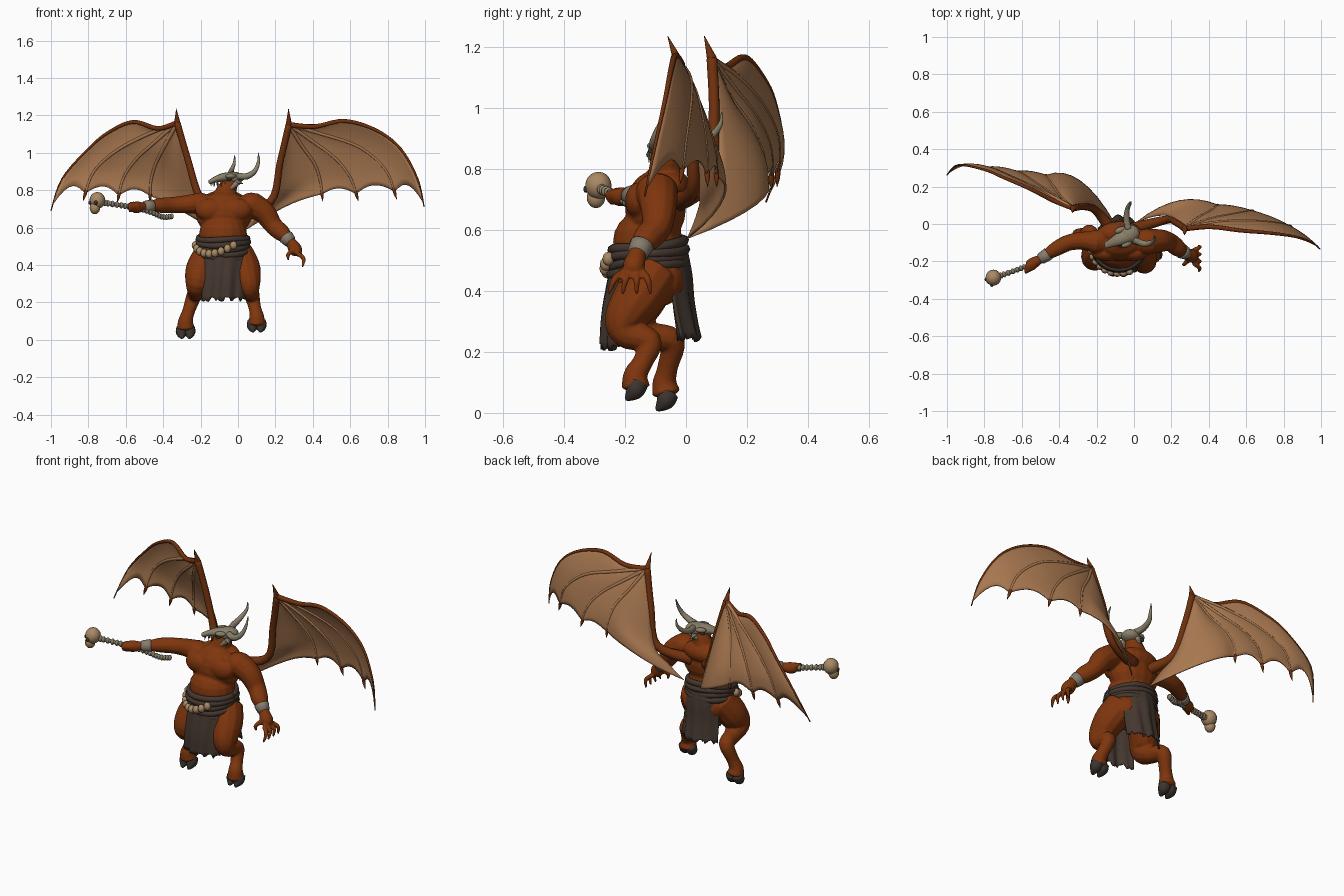
import bpy, bmesh, math, random
from mathutils import Vector, Matrix

if "Cube" in bpy.data.objects:
    bpy.data.objects.remove(bpy.data.objects["Cube"])
random.seed(4)

def material(name, col):
    m = bpy.data.materials.new(name)
    m.diffuse_color = (*col, 1)
    m.use_nodes = True
    m.node_tree.nodes["Principled BSDF"].inputs["Base Color"].default_value = m.diffuse_color
    return m
SKIN = material("red brown skin", (0.21, 0.036, 0.004))
DARK = material("dark red wing bone", (0.16, 0.030, 0.004))
MEMB = material("tan membrane", (0.40, 0.19, 0.082))
BONE = material("grey bone", (0.25, 0.21, 0.14))
TAN = material("tan bone", (0.40, 0.25, 0.13))
CLOTH = material("brown cloth", (0.058, 0.038, 0.028))
BAND = material("grey wrap", (0.24, 0.20, 0.155))
HOOF = material("dark hoof", (0.045, 0.035, 0.03))

# ---------- helpers ----------
def cr(pts, t):
    """Catmull-Rom point at t in 0..1 (any dimension)."""
    n = len(pts) - 1
    i = min(int(t * n), n - 1)
    u = t * n - i
    p = [pts[max(0, min(n, i + k))] for k in (-1, 0, 1, 2)]
    return [0.5 * (2*b + (c-a)*u + (2*a-5*b+4*c-d)*u*u + (3*b-a-3*c+d)*u**3) for a, b, c, d in zip(*p)]

def tube(bm, pts, n=12, sub=5, flat=1.0):
    """Round tube through (x, y, z, radius) points with domed ends."""
    m = (len(pts) - 1) * sub
    s = [cr(pts, i / m) for i in range(m + 1)]
    P = [Vector(q[:3]) for q in s]
    up, rings = Vector((0.13, 0.3, 0.94)), []
    for i, q in enumerate(s):
        d = (P[min(i+1, m)] - P[max(i-1, 0)]).normalized()
        a = up - d * up.dot(d)
        if a.length < 0.05:
            a = d.orthogonal()
        a.normalize()
        up, b, r = a, d.cross(a), max(q[3], 0.001)
        rings.append([bm.verts.new(P[i] + (a*math.cos(k*2*math.pi/n)*flat + b*math.sin(k*2*math.pi/n)) * r) for k in range(n)])
        if i in (0, m):
            tip = bm.verts.new(P[i] + d * r * (0.5 if i else -0.5))
            for k in range(n):
                e = (rings[-1][k], rings[-1][(k+1) % n], tip)
                bm.faces.new(e if i else e[::-1])
    for A, B in zip(rings, rings[1:]):
        for k in range(n):
            bm.faces.new((A[k], A[(k+1) % n], B[(k+1) % n], B[k]))

def ball(bm, c, r, yaw=0, seg=16):
    M = Matrix.Translation(c) @ Matrix.Rotation(yaw, 4, 'Z') @ Matrix.Diagonal((*r, 1))
    bmesh.ops.create_uvsphere(bm, u_segments=seg, v_segments=seg*2//3, radius=1, matrix=M)

def finish(name, bm, mat, solid=0):
    bmesh.ops.recalc_face_normals(bm, faces=bm.faces)
    me = bpy.data.meshes.new(name)
    bm.to_mesh(me)
    bm.free()
    me.materials.append(mat)
    o = bpy.data.objects.new(name, me)
    bpy.context.collection.objects.link(o)
    for p in me.polygons:
        p.use_smooth = True
    if solid:
        s = o.modifiers.new("thickness", 'SOLIDIFY')
        s.thickness, s.offset = solid, 0
    return o

def tubes(name, mat, *paths, **kw):
    bm = bmesh.new()
    for p in paths:
        tube(bm, p, **kw)
    return finish(name, bm, mat)

# ---------- body: torso, arms and legs fused into one skin ----------
bm = bmesh.new()
for c, r in [((-.075, -.1, .67), (.15, .1, .125)), ((-.08, -.125, .56), (.13, .115, .11)),
             ((-.08, -.115, .46), (.13, .1, .08)), ((-.15, -.155, .695), (.08, .045, .06)),
             ((-.005, -.155, .695), (.08, .045, .06)), ((-.2, -.095, .73), (.07, .065, .055)),
             ((.07, -.095, .725), (.07, .07, .062)), ((-.075, -.05, .74), (.12, .065, .06)),
             ((-.14, -.085, .43), (.075, .08, .08)), ((-.01, -.085, .43), (.075, .08, .08))]:
    ball(bm, c, r)
tube(bm, [(-.075, -.07, .74, .075), (-.06, -.065, .8, .055), (-.035, -.06, .85, .042)])
tube(bm, [(-.19, -.1, .73, .06), (-.27, -.09, .725, .05), (-.35, -.1, .72, .044), (-.42, -.135, .718, .04),
          (-.49, -.18, .712, .024), (-.54, -.21, .708, .032), (-.565, -.225, .708, .026)])
tube(bm, [(.07, -.095, .725, .07), (.14, -.09, .68, .062), (.19, -.095, .61, .05), (.235, -.13, .57, .046),
          (.275, -.155, .53, .029), (.305, -.17, .485, .037), (.315, -.175, .46, .03)])
tube(bm, [(0, -.1, .46, .085), (.035, -.15, .385, .085), (.055, -.2, .31, .068), (.065, -.195, .26, .05),
          (.075, -.12, .235, .042), (.09, -.14, .17, .034), (.1, -.165, .125, .04), (.1, -.165, .085, .048)])
tube(bm, [(-.15, -.1, .46, .085), (-.195, -.15, .375, .085), (-.215, -.18, .3, .068), (-.22, -.12, .255, .048),
          (-.235, -.045, .235, .042), (-.265, -.06, .15, .034), (-.28, -.07, .1, .04), (-.28, -.065, .065, .048)])
# fingers of both hands
for k in range(4):
    a = (k - 1.5) * .023
    tube(bm, [(.318, -.175+a, .46, .013), (.35, -.18+a*1.6, .435, .012), (.345, -.185+a*2, .39, .006)], n=8)
    tube(bm, [(-.53-.014*k, -.2-.007*k, .73, .011), (-.535-.014*k, -.235-.007*k, .715, .011), (-.535-.014*k, -.22-.007*k, .685, .009)], n=8)
tube(bm, [(.295, -.19, .48, .013), (.268, -.215, .455, .012), (.27, -.215, .425, .006)], n=8)
body = finish("body", bm, SKIN)
rm = body.modifiers.new("fuse", 'REMESH')
rm.mode, rm.voxel_size, rm.use_smooth_shade = 'VOXEL', .006, True
sm = body.modifiers.new("soften", 'SMOOTH')
sm.factor, sm.iterations = .5, 4

# ---------- hooves (cloven) ----------
for name, x, y, z in [("left_hoof", .1, -.155, .098), ("right_hoof", -.28, -.055, .064)]:
    tubes(name, HOOF, *[[(x+s*.018, y, z, .032), (x+s*.022, y-.015, z-.028, .03), (x+s*.02, y-.04, z-.054, .008)] for s in (-1, 1)])

# ---------- wrist wraps ----------
tubes("right_wrist_wrap", BAND, [(-.46, -.161, .715, .036), (-.5, -.187, .711, .031)], sub=2)
tubes("left_wrist_wrap", BAND, [(.256, -.145, .55, .041), (.28, -.158, .523, .034)], sub=2)

# ---------- belt rolls, beads ----------
bm = bmesh.new()
for k in range(5):
    N, z, g = 32, .45 + .024*k, .004 * (k % 2)
    path = []
    for i in range(N + 1):
        a = i * 2 * math.pi / N
        path.append((-.08 + (.13+g)*math.cos(a), -.124 + (.117+g)*math.sin(a), z + .016*math.sin(a) + .006*math.sin(2*a+k), .017))
    tube(bm, path, n=8, sub=1)
finish("belt", bm, CLOTH)
bm = bmesh.new()
for k in range(9):
    a = math.radians(188 + 13*k)
    ball(bm, (-.08+.15*math.cos(a), -.124+.14*math.sin(a), .505-.045*math.sin(math.pi*k/8)), (.02, .02, .023), seg=10)
finish("belt_beads", bm, TAN)

# ---------- hanging cloths with pleats and torn hem ----------
def cloth(name, prof, x0, x1, flare, curl):
    bm, U, V = bmesh.new(), 28, 12
    rows = []
    for j in range(V + 1):
        y, z = cr(prof, j / V)
        row = []
        for i in range(U + 1):
            u = i/U*2 - 1
            x = (x0+x1)/2 + (x1-x0)/2 * u * (1 + flare*j/V)
            hem = random.uniform(-.014, .016) if j == V else 0
            row.append(bm.verts.new((x, y + curl*u*u + .007*math.sin(u*11+j*.2)*j/V, z + hem)))
        rows.append(row)
    for A, B in zip(rows, rows[1:]):
        for i in range(U):
            bm.faces.new((A[i], A[i+1], B[i+1], B[i]))
    finish(name, bm, CLOTH, .009)
cloth("front_loincloth", [(-.238, .5), (-.256, .42), (-.272, .32), (-.275, .215)], -.185, .03, .06, .05)
cloth("back_loincloth", [(.0, .54), (.015, .45), (.02, .36), (.04, .245)], -.185, .03, .06, -.06)

# ---------- horned skull head ----------
F = Vector((-.9, -.43, 0)).normalized()      # facing direction
S = Vector((-F.y, F.x, 0))                   # sideways
C = Vector((-.025, -.055, .865))
def at(f, s, z, r=None):
    p = C + F*f + S*s + Vector((0, 0, z))
    return (*p, r) if r is not None else p
yaw = math.atan2(F.y, F.x)
bm = bmesh.new()
ball(bm, C, (.056, .05, .034), yaw)
tube(bm, [at(0, 0, .003, .044), at(.06, 0, .002, .035), at(.105, 0, -.008, .024), at(.14, 0, -.022, .017)], flat=.7)
for s in (-1, 1):
    ball(bm, at(.035, s*.042, .01), (.032, .016, .014), yaw, 10)      # brow
    tube(bm, [at(-.01, s*.045, -.02, .016), at(.04, s*.03, -.06, .013), at(.09, s*.01, -.09, .01)], n=8)  # jaw
    for k in range(4):                                                  # teeth
        f, w = .06 + .022*k, .025 - .004*k
        tube(bm, [at(f, s*w, -.015, .006), at(f, s*w, -.045, .001)], n=5, sub=2)
    tube(bm, [at(.0, s*.05, -.02, .01), at(-.02, s*.075, -.03, .002)], n=6, sub=3)  # cheek spur
finish("skull_head", bm, BONE)
bm = bmesh.new()
for s in (-1, 1):
    ball(bm, at(.045, s*.043, -.006), (.015, .011, .01), yaw, 10)
finish("eye_sockets", bm, HOOF)
tubes("horns", BONE,
      [(-.03, -.025, .88, .018), (-.04, .025, .885, .017), (-.035, .08, .905, .013), (-.02, .112, .945, .008), (-.018, .117, .985, .002)],
      [(0, -.085, .875, .018), (.05, -.105, .875, .017), (.092, -.1, .905, .013), (.11, -.08, .955, .008), (.108, -.06, 1.0, .002)])

# ---------- spine staff with a skull ----------
path = [(-.71, -.275, .732), (-.62, -.243, .718), (-.54, -.213, .705), (-.46, -.18, .68), (-.4, -.15, .656), (-.345, -.13, .662)]
bm = bmesh.new()
tube(bm, [(*p, r) for p, r in zip(path, (.012, .011, .011, .012, .012, .003))], n=8)
for k in range(21):
    r = .018 - .0001*k
    ball(bm, cr(path, k/21), (r*.65, r, r), .35, 8)
finish("spine_staff", bm, BONE)
bm = bmesh.new()
ball(bm, (-.752, -.287, .745), (.042, .043, .045))
ball(bm, (-.765, -.295, .705), (.028, .03, .034))
finish("staff_skull", bm, TAN)
bm = bmesh.new()
for x, y in [(-.79, -.297), (-.76, -.327)]:
    ball(bm, (x, y, .733), (.01, .01, .012), 0, 8)
finish("staff_skull_eyes", bm, HOOF)

# ---------- wings ----------
def wing(side, lines, root, claw, bow, dent):
    """lines: four fingers then the arm, each running out from the wrist."""
    bm, T, K = bmesh.new(), 20, 8
    for n, (A, B) in enumerate(zip(lines, lines[1:])):
        inner = n == 3
        grid = []
        for i in range(T + 1):
            row = []
            for k in range(K + 1):
                s = k / K
                h = 4*s*(1-s)
                t = i/T * (1 - (dent if inner else .09)*h) * .96
                p = Vector(cr(A, t)).lerp(Vector(cr(B, t)), s)
                p.y += h * t * (bow if inner else .012)
                row.append(bm.verts.new(p))
            grid.append(row)
        for P, Q in zip(grid, grid[1:]):
            for k in range(K):
                bm.faces.new((P[k], P[k+1], Q[k+1], Q[k]))
    bmesh.ops.remove_doubles(bm, verts=bm.verts, dist=.0004)
    finish(side + "_wing_membrane", bm, MEMB, .007)
    taper = lambda L, a, b: [(*p, a + (b-a)*i/(len(L)-1)) for i, p in enumerate(L)]
    tubes(side + "_wing_fingers", MEMB, *[taper(L, .011, .006) for L in lines[1:4]], n=8)
    tips = []
    for L in lines[1:4]:
        a, b = Vector(cr(L, .93)), Vector(cr(L, 1))
        tips.append([(*a, .009), (*b, .008), (*(b + (b-a).normalized()*.03), .001)])
    tubes(side + "_wing_tips", DARK, *tips, n=8, sub=3)
    W = lines[4][0]
    E = [Vector(p) - Vector((0, o, 0)) for p, o in zip(lines[4][1:3], (.008, .022))]
    tubes(side + "_wing_edge", DARK, taper(lines[0], .015, .003), n=8)
    tubes(side + "_wing_arm", DARK, [(*W, .018), (*E[0], .018), (*E[1], .022), (*root, .034)],
          [(*W, .017), (*Vector(W).lerp(Vector(claw), .5), .009), (*claw, .001)])

w = (.272, -.025, 1.15)
wing("left", [
    [w, (.41, -.015, 1.14), (.57, -.035, 1.17), (.74, -.05, 1.12), (.87, -.07, 1.02), (.96, -.105, .86), (.995, -.135, .71)],
    [w, (.45, .01, 1.1), (.65, .015, 1.03), (.79, .0, .91), (.84, -.015, .78)],
    [w, (.4, .025, 1.06), (.52, .05, .97), (.6, .065, .87), (.635, .07, .77)],
    [w, (.34, .03, 1.04), (.41, .07, .94), (.44, .095, .85), (.45, .1, .77)],
    [w, (.225, .015, .95), (.175, .045, .74), (.08, .035, .65), (.0, .0, .56)]],
    (-.02, -.03, .69), (.27, -.06, 1.235), .075, .1)
w = (-.325, .085, 1.16)
wing("right", [
    [w, (-.43, .125, 1.13), (-.56, .19, 1.165), (-.69, .245, 1.11), (-.8, .29, 1.02), (-.94, .315, .86), (-1.0, .262, .69)],
    [w, (-.48, .17, 1.1), (-.65, .25, 1.01), (-.77, .3, .9), (-.82, .3, .77)],
    [w, (-.44, .16, 1.06), (-.54, .23, .97), (-.61, .275, .87), (-.64, .28, .76)],
    [w, (-.39, .14, 1.04), (-.44, .21, .94), (-.465, .25, .85), (-.47, .26, .76)],
    [w, (-.27, .1, .97), (-.205, .095, .76), (-.15, .045, .66), (-.1, .0, .56)]],
    (-.12, -.03, .69), (-.33, .06, 1.235), .105, .04)
